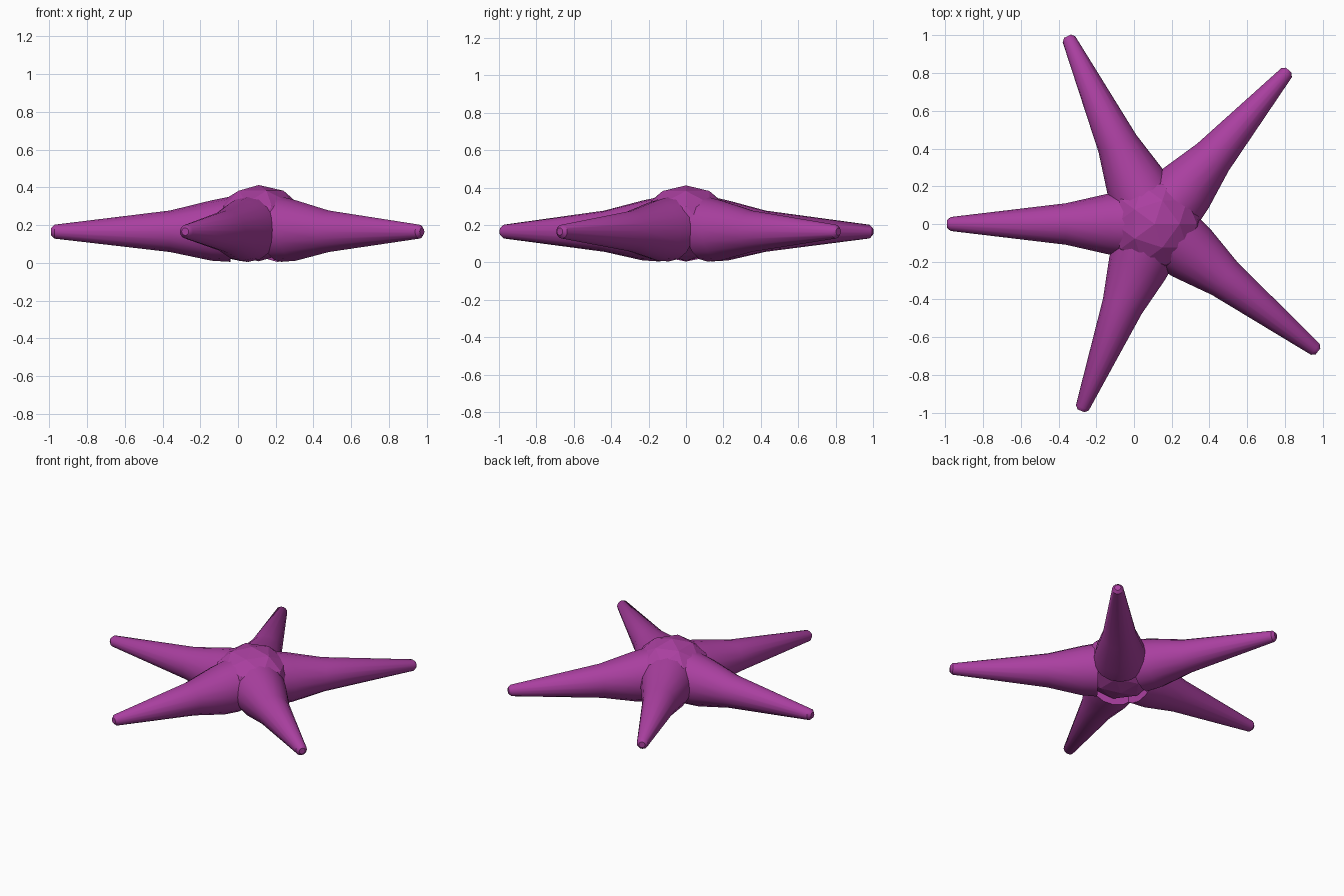
import bpy, bmesh
from math import cos, sin, pi, atan2, hypot

if "Cube" in bpy.data.objects:
    bpy.data.objects.remove(bpy.data.objects["Cube"])

CX, CY = 0.11, 0.0
mat = bpy.data.materials.new("purple")
mat.diffuse_color = (0.40, 0.05, 0.35, 1)
mat.use_nodes = True
mat.node_tree.nodes["Principled BSDF"].inputs["Base Color"].default_value = mat.diffuse_color

# Faceted central body, slightly flattened
bpy.ops.mesh.primitive_ico_sphere_add(subdivisions=2, radius=1, location=(CX, CY, 0.21))
body = bpy.context.object
body.name = "central_body"
body.scale = (0.25, 0.25, 0.202)
bpy.ops.object.transform_apply(location=False, rotation=False, scale=True)
body.data.materials.append(mat)


def make_arm(name, tip, sides=16):
    """Tapered round arm from the body out to the tip."""
    dx, dy = tip[0] - CX, tip[1] - CY
    length, ang = hypot(dx, dy), atan2(dy, dx)
    # distance from centre, radius, axis height
    rings = [(0.15, 0.173, 0.178), (0.25, 0.16, 0.171), (0.47, 0.11, 0.167),
             (length - 0.018, 0.037, 0.165), (length, 0.02, 0.165)]
    bm = bmesh.new()
    loops = []
    for d, r, z in rings:
        loop = []
        for i in range(sides):
            a = 2 * pi * i / sides
            s = r * cos(a)
            loop.append(bm.verts.new((CX + d * cos(ang) - s * sin(ang),
                                      CY + d * sin(ang) + s * cos(ang),
                                      z + r * sin(a))))
        loops.append(loop)
    for a, b in zip(loops, loops[1:]):
        for i in range(sides):
            j = (i + 1) % sides
            bm.faces.new((a[i], a[j], b[j], b[i]))
    bm.faces.new(loops[0])
    bm.faces.new(loops[-1])
    bmesh.ops.recalc_face_normals(bm, faces=bm.faces)
    mesh = bpy.data.meshes.new(name)
    bm.to_mesh(mesh)
    bm.free()
    obj = bpy.data.objects.new(name, mesh)
    bpy.context.collection.objects.link(obj)
    mesh.materials.append(mat)
    bpy.ops.object.select_all(action='DESELECT')
    obj.select_set(True)
    bpy.context.view_layer.objects.active = obj
    bpy.ops.object.shade_smooth_by_angle(angle=pi / 5)


# Five unevenly spread arms
tips = [(-0.99, 0.0), (-0.352, 0.995), (0.82, 0.815), (0.975, -0.675), (-0.28, -0.99)]
for n, tip in enumerate(tips, 1):
    make_arm(f"arm_{n}", tip)
